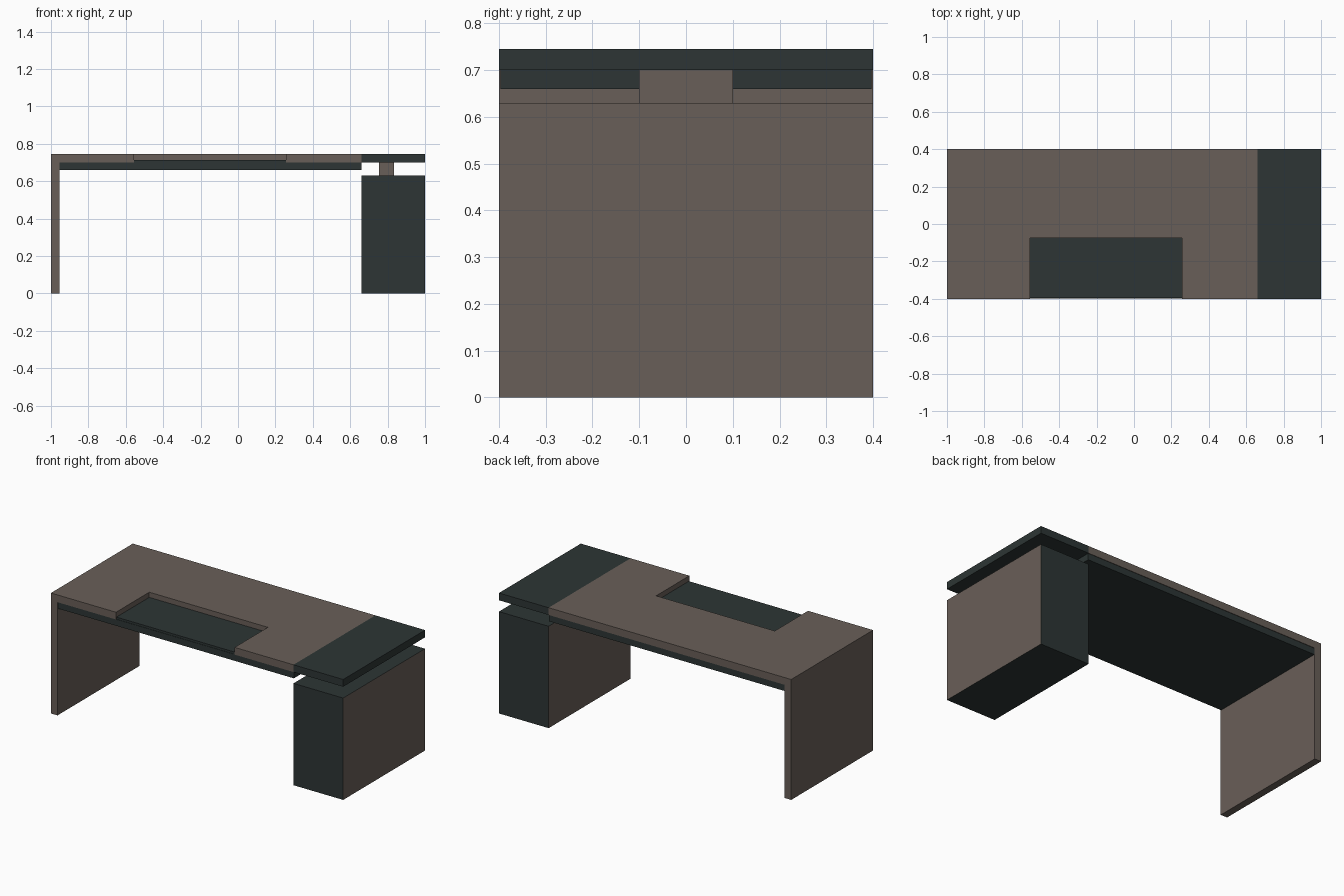
import bpy, bmesh

if "Cube" in bpy.data.objects:
    bpy.data.objects.remove(bpy.data.objects["Cube"])


def material(name, rgb):
    m = bpy.data.materials.new(name)
    m.diffuse_color = (*rgb, 1)
    m.use_nodes = True
    m.node_tree.nodes["Principled BSDF"].inputs["Base Color"].default_value = m.diffuse_color
    return m


BROWN = material("taupe_brown", (0.141, 0.114, 0.098))
DARK = material("dark_slate", (0.026, 0.036, 0.035))


def extrude_outline(name, pts, z0, z1, mats, side_slot=0):
    """Extrude a flat outline from z0 to z1; faces looking along x take side_slot."""
    bm = bmesh.new()
    base = bm.faces.new([bm.verts.new((x, y, z0)) for x, y in pts])
    top = bmesh.ops.extrude_face_region(bm, geom=[base])["geom"]
    bmesh.ops.translate(bm, vec=(0, 0, z1 - z0),
                        verts=[v for v in top if isinstance(v, bmesh.types.BMVert)])
    bmesh.ops.recalc_face_normals(bm, faces=bm.faces)
    for f in bm.faces:
        if abs(f.normal.x) > 0.9:
            f.material_index = side_slot
    me = bpy.data.meshes.new(name)
    bm.to_mesh(me)
    bm.free()
    for m in mats:
        me.materials.append(m)
    ob = bpy.data.objects.new(name, me)
    bpy.context.collection.objects.link(ob)
    return ob


def box(name, x0, x1, y0, y1, z0, z1, mats, side_slot=0):
    return extrude_outline(name, [(x0, y0), (x1, y0), (x1, y1), (x0, y1)],
                           z0, z1, mats, side_slot)


# Desk top with a notch cut into the front edge
L, R, N0, N1, NY = -1.0, 0.66, -0.555, 0.257, -0.075
extrude_outline("desk_top",
                [(L, -0.4), (N0, -0.4), (N0, NY), (N1, NY), (N1, -0.4),
                 (R, -0.4), (R, 0.4), (L, 0.4)], 0.70, 0.745, [BROWN])
# Writing pad set into the notch
box("writing_pad", N0, N1, -0.395, NY, 0.70, 0.713, [DARK])
# Panel under the top
box("under_panel", -0.955, R, -0.397, 0.397, 0.66, 0.70, [DARK])
# Left panel leg
box("left_leg", -1.0, -0.955, -0.4, 0.4, 0.0, 0.70, [BROWN])
# Right dark part of the top, on a spacer above the cabinet
box("right_top", R, 1.0, -0.4, 0.4, 0.70, 0.745, [DARK])
box("spacer", 0.755, 0.835, -0.1, 0.1, 0.63, 0.70, [BROWN])
# Cabinet: dark body with brown left and right sides
box("cabinet", R, 1.0, -0.4, 0.4, 0.0, 0.63, [DARK, BROWN], side_slot=1)
